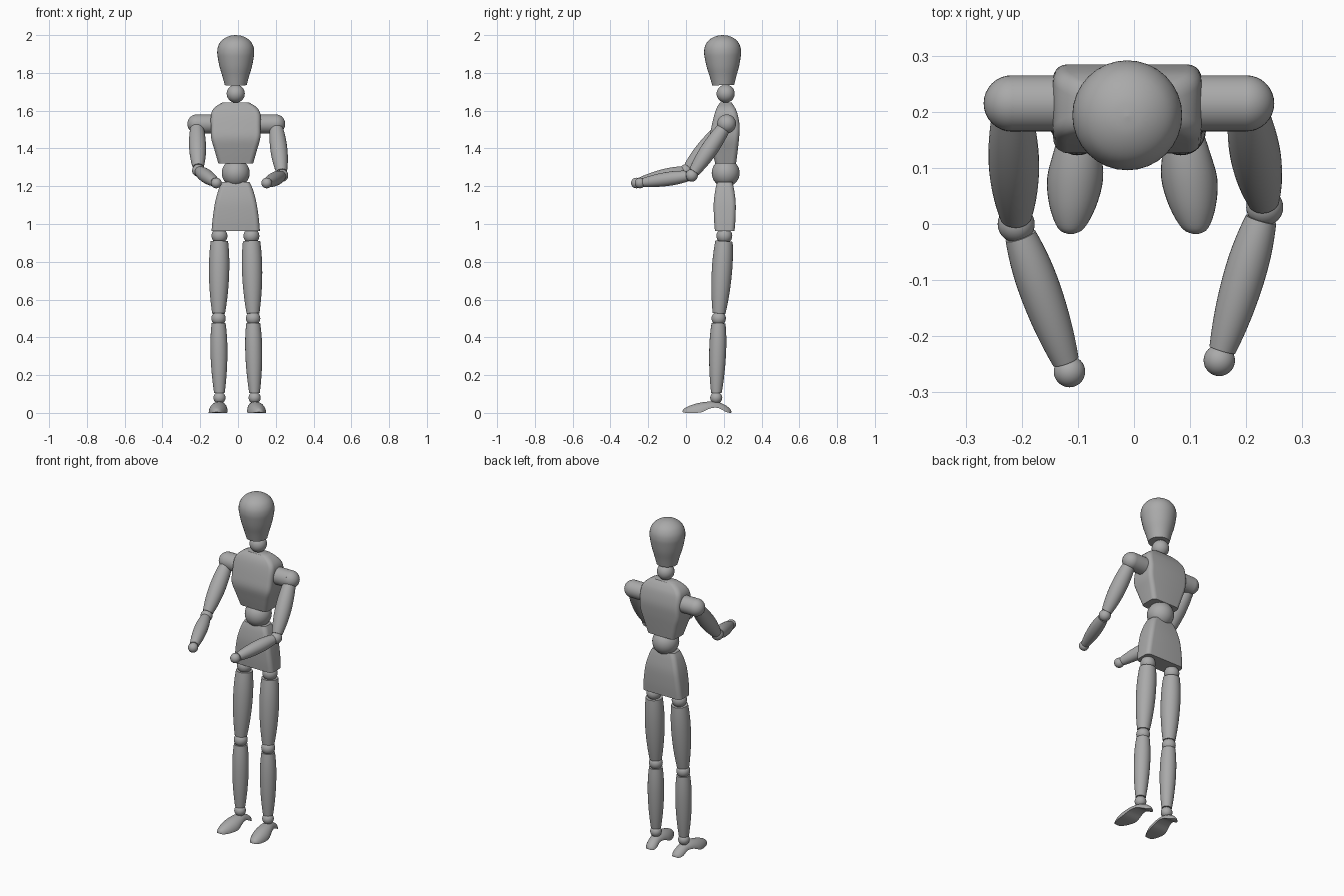
import bpy, bmesh, math
from mathutils import Vector

cube = bpy.data.objects.get("Cube")
if cube:
    bpy.data.objects.remove(cube, do_unlink=True)

grey = bpy.data.materials.new("plain_grey")
grey.use_nodes = True
COLOUR = (0.4, 0.4, 0.4, 1)
grey.diffuse_color = COLOUR
grey.node_tree.nodes["Principled BSDF"].inputs["Base Color"].default_value = COLOUR


def finish(name, bm, angle=35):
    bmesh.ops.remove_doubles(bm, verts=bm.verts, dist=0.0001)
    bmesh.ops.recalc_face_normals(bm, faces=bm.faces)
    mesh = bpy.data.meshes.new(name)
    bm.to_mesh(mesh)
    bm.free()
    mesh.materials.append(grey)
    obj = bpy.data.objects.new(name, mesh)
    bpy.context.collection.objects.link(obj)
    bpy.ops.object.select_all(action='DESELECT')
    obj.select_set(True)
    bpy.context.view_layer.objects.active = obj
    bpy.ops.object.shade_smooth_by_angle(angle=math.radians(angle))
    return obj


def loft(name, rings, angle=35):
    """Skin a list of equal rings and cap both ends."""
    bm = bmesh.new()
    loops = [[bm.verts.new(p) for p in ring] for ring in rings]
    n = len(loops[0])
    for a, b in zip(loops, loops[1:]):
        for i in range(n):
            j = (i + 1) % n
            bm.faces.new((a[i], a[j], b[j], b[i]))
    bm.faces.new(loops[0])
    bm.faces.new(loops[-1])
    return finish(name, bm, angle)


def ball(name, centre, radius):
    bm = bmesh.new()
    bmesh.ops.create_uvsphere(bm, u_segments=32, v_segments=18, radius=radius)
    bmesh.ops.translate(bm, verts=bm.verts, vec=centre)
    return finish(name, bm)


def turned(name, start, end, profile, n=32):
    """Turned piece along start-end; profile holds (fraction, radius)."""
    start, end = Vector(start), Vector(end)
    axis = end - start
    turn = axis.to_track_quat('Z', 'Y')
    rings = []
    for t, r in profile:
        r = max(r, 0.0002)
        rings.append([start + axis * t + turn @ Vector((
            r * math.cos(math.tau * i / n), r * math.sin(math.tau * i / n), 0))
            for i in range(n)])
    return loft(name, rings)


def barrel(name, start, end, r0, rm, r1, peak=0.4):
    """Swelling limb with flat ends."""
    profile = []
    for k in range(17):
        t = k / 16
        edge, u = (r0, (peak - t) / peak) if t < peak else (r1, (t - peak) / (1 - peak))
        profile.append((t, rm + (edge - rm) * u * u))
    return turned(name, start, end, profile)


def smooth_rows(rows, steps=4):
    """Resample rows of numbers with a Catmull-Rom curve."""
    out = []
    for i in range(len(rows) - 1):
        quad = zip(rows[max(i - 1, 0)], rows[i], rows[i + 1], rows[min(i + 2, len(rows) - 1)])
        quad = list(quad)
        for s in range(steps):
            t = s / steps
            out.append([b + 0.5 * t * (c - a + t * (2 * a - 5 * b + 4 * c - d
                        + t * (3 * (b - c) + d - a))) for a, b, c, d in quad])
    return out + [rows[-1]]


def block(name, rows, cx, corner):
    """Rounded-rectangle loft; rows hold (z, half width, front y, back y)."""
    rings = []
    for z, hx, y0, y1 in rows:
        hy, cy = (y1 - y0) / 2, (y0 + y1) / 2
        c = min(corner, hx * 0.8, hy * 0.8)
        ring = []
        for q, (sx, sy) in enumerate(((1, 1), (-1, 1), (-1, -1), (1, -1))):
            for k in range(6):
                a = math.pi / 2 * (q + k / 5)
                ring.append((cx + sx * (hx - c) + c * math.cos(a),
                             cy + sy * (hy - c) + c * math.sin(a), z))
        rings.append(ring)
    return loft(name, rings, 40)


# Head and neck
CX = -0.012
head = [(0, 0.058), (0.17, 0.07), (0.36, 0.085), (0.55, 0.095), (0.66, 0.098),
        (0.77, 0.094), (0.87, 0.08), (0.94, 0.058), (0.985, 0.03), (1, 0)]
turned("head", (CX, 0.197, 1.735), (CX, 0.192, 2.0), smooth_rows(head))
ball("neck_ball", (CX, 0.21, 1.69), 0.048)

# Torso, waist and pelvis
block("chest", smooth_rows([
    (1.32, 0.092, 0.155, 0.265), (1.39, 0.112, 0.138, 0.274),
    (1.455, 0.13, 0.126, 0.281), (1.52, 0.132, 0.136, 0.284),
    (1.585, 0.13, 0.152, 0.272), (1.62, 0.108, 0.165, 0.257),
    (1.643, 0.07, 0.18, 0.242)]), CX, 0.025)
ball("waist_ball", (CX, 0.21, 1.27), 0.074)
block("pelvis", smooth_rows([
    (0.963, 0.128, 0.153, 0.257), (1.03, 0.122, 0.148, 0.262),
    (1.116, 0.109, 0.147, 0.263), (1.185, 0.09, 0.156, 0.254),
    (1.222, 0.073, 0.166, 0.246)]), CX, 0.025)

# Arms: side, shoulder, elbow, wrist
ARMS = [
    ("right", (-0.218, 0.215, 1.53), (-0.21, 0.0, 1.283), (-0.115, -0.263, 1.217)),
    ("left", (0.2, 0.215, 1.53), (0.233, 0.03, 1.257), (0.152, -0.243, 1.217)),
]
for side, shoulder, elbow, wrist in ARMS:
    s, e, w = Vector(shoulder), Vector(elbow), Vector(wrist)
    ball(side + "_shoulder_ball", s, 0.05)
    turned(side + "_shoulder_peg", s, (CX, s.y, s.z), [(0, 0.05), (1, 0.05)])
    barrel(side + "_upper_arm", s.lerp(e, 0.1), s.lerp(e, 0.93), 0.036, 0.045, 0.029, 0.45)
    ball(side + "_elbow_ball", e, 0.033)
    barrel(side + "_forearm", e.lerp(w, 0.08), e.lerp(w, 0.93), 0.028, 0.037, 0.024, 0.4)
    ball(side + "_wrist_ball", w, 0.028)

# Legs: side, hip, knee, ankle, toe x, heel x
LEGS = [
    ("right", (-0.098, 0.203, 0.937), (-0.103, 0.173, 0.5), (-0.098, 0.16, 0.08), -0.113, -0.092),
    ("left", (0.071, 0.203, 0.937), (0.08, 0.173, 0.5), (0.088, 0.16, 0.08), 0.11, 0.08),
]
# Foot rows: y, half width, sole z, top z
FOOT = smooth_rows([
    (-0.018, 0.004, 0.004, 0.01), (-0.008, 0.023, 0.001, 0.024), (0.03, 0.041, 0.0, 0.042),
    (0.08, 0.05, 0.003, 0.055), (0.13, 0.042, 0.024, 0.06), (0.17, 0.034, 0.026, 0.057),
    (0.21, 0.033, 0.006, 0.04), (0.232, 0.022, 0.0, 0.022), (0.24, 0.006, 0.002, 0.01)])
for side, hip, knee, ankle, toe_x, heel_x in LEGS:
    h, k, a = Vector(hip), Vector(knee), Vector(ankle)
    ball(side + "_hip_ball", h, 0.042)
    barrel(side + "_thigh", h.lerp(k, 0.065), h.lerp(k, 0.94), 0.046, 0.054, 0.034, 0.35)
    ball(side + "_knee_ball", k, 0.038)
    barrel(side + "_shin", k.lerp(a, 0.06), k.lerp(a, 0.94), 0.037, 0.045, 0.028, 0.35)
    ball(side + "_ankle_ball", a, 0.032)
    rings = []
    for y, hw, z0, z1 in FOOT:
        cx = toe_x + (heel_x - toe_x) * (y + 0.018) / 0.258
        top = [(cx + hw * math.cos(math.pi * i / 16), y,
                z0 + (z1 - z0) * math.sin(math.pi * i / 16)) for i in range(17)]
        sole = [(cx + hw * (i / 4 - 1), y, z0) for i in range(1, 8)]
        rings.append(top + sole)
    loft(side + "_foot", rings, 45)
